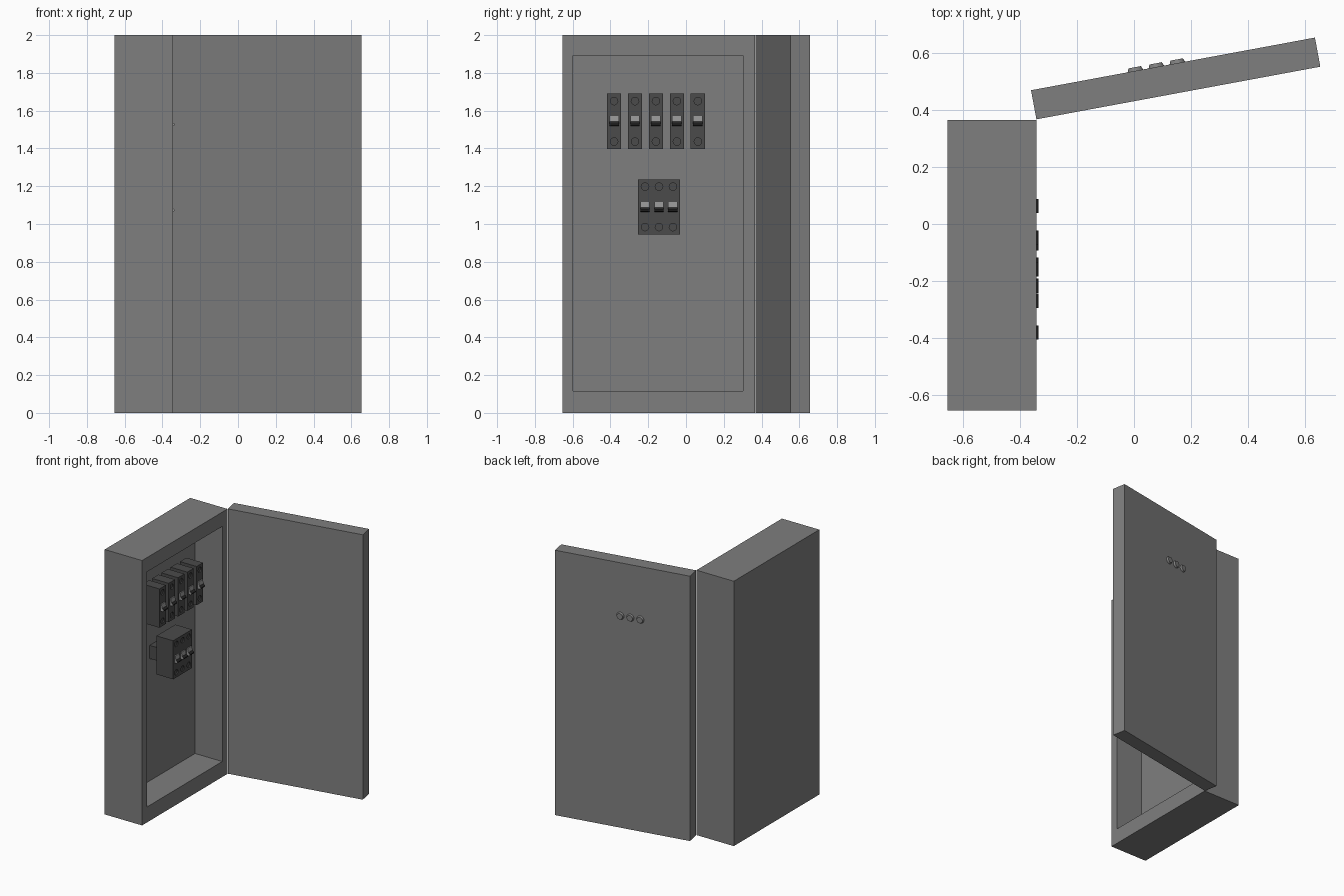
import bpy, bmesh, math
from mathutils import Matrix, Vector

if "Cube" in bpy.data.objects:
    bpy.data.objects.remove(bpy.data.objects["Cube"])


def material(name, v):
    m = bpy.data.materials.new(name)
    m.diffuse_color = (v, v, v, 1)
    m.use_nodes = True
    m.node_tree.nodes["Principled BSDF"].inputs["Base Color"].default_value = m.diffuse_color
    return m


GREY = material("cabinet grey", 0.21)
DARK = material("breaker dark grey", 0.07)
LIGHT = material("lever light grey", 0.30)
BLACK = material("lever black", 0.02)


def finish(bm, name, *mats):
    bmesh.ops.recalc_face_normals(bm, faces=bm.faces)
    me = bpy.data.meshes.new(name)
    bm.to_mesh(me)
    bm.free()
    for m in mats:
        me.materials.append(m)
    ob = bpy.data.objects.new(name, me)
    bpy.context.collection.objects.link(ob)
    return ob


def add_box(bm, lo, hi):
    lo, hi = Vector(lo), Vector(hi)
    mat = Matrix.Translation((lo + hi) / 2) @ Matrix.Diagonal((*(hi - lo), 1))
    bmesh.ops.create_cube(bm, size=1, matrix=mat)


def box(name, lo, hi, mat):
    bm = bmesh.new()
    add_box(bm, lo, hi)
    return finish(bm, name, mat)


def cut(target, cutter):
    mod = target.modifiers.new("cut", 'BOOLEAN')
    mod.operation = 'DIFFERENCE'
    mod.solver = 'EXACT'
    mod.object = cutter
    bpy.context.view_layer.objects.active = target
    bpy.ops.object.modifier_apply(modifier=mod.name)
    bpy.data.objects.remove(cutter)


FRONT = -0.343       # plane of the open cabinet side
BACK_WALL = -0.57    # inner back wall
FACE = -0.363        # front plane of the breakers

# Cabinet shell, open toward +x
cabinet = box("cabinet", (-0.655, -0.655, 0), (FRONT, 0.365, 2), GREY)
cut(cabinet, box("cabinet_cutter", (BACK_WALL, -0.597, 0.117), (0, 0.302, 1.892), GREY))

# Door, swung open about the rear corner
hinge = Matrix.Translation((FRONT, 0.368, 0)) @ Matrix.Rotation(math.atan2(0.185, 0.998), 4, 'Z')
door = box("door", (0, 0, 0), (1.015, 0.104, 2), GREY)
door.data.transform(hinge)

# Round indicator buttons on the outside of the door
for i in range(3):
    bm = bmesh.new()
    bmesh.ops.create_cone(bm, cap_ends=True, segments=24, radius1=0.029, radius2=0.022, depth=0.016,
                          matrix=Matrix.Translation((0.373 + 0.075 * i, 0.109, 1.6))
                          @ Matrix.Rotation(-math.pi / 2, 4, 'X'))
    bm.transform(hinge)
    finish(bm, f"door_button_{i + 1}", GREY)


def lever(name, y, z):
    # light sloping top with a black tip; profile in x, z
    profile = [(FACE, 0.026), (FACE + 0.008, 0.026), (FACE + 0.014, -0.003), (FACE + 0.027, -0.015),
               (FACE + 0.027, -0.022), (FACE + 0.018, -0.027), (FACE, -0.027)]
    bm = bmesh.new()
    base = bm.faces.new([bm.verts.new((px, y - 0.025, z + pz)) for px, pz in profile])
    side = bmesh.ops.extrude_face_region(bm, geom=[base])["geom"]
    bmesh.ops.translate(bm, vec=(0, 0.05, 0), verts=[v for v in side if isinstance(v, bmesh.types.BMVert)])
    for f in bm.faces:
        flat = abs(f.normal.y) > 0.9
        f.material_index = 1 if not flat and f.calc_center_median().z < z - 0.004 else 0
    finish(bm, name, LIGHT, BLACK)


def breaker(name, poles, y0, y1, z0, z1):
    body = box(name, (-0.502, y0, z0), (FACE, y1, z1), DARK)
    mid = (z0 + z1) / 2
    # shallow terminal screw holes above and below each lever
    bm = bmesh.new()
    for y in poles:
        for s in (-1, 1):
            bmesh.ops.create_cone(bm, cap_ends=True, segments=16, radius1=0.02, radius2=0.02, depth=0.016,
                                  matrix=Matrix.Translation((FACE, y, mid + s * 0.107))
                                  @ Matrix.Rotation(math.pi / 2, 4, 'Y'))
        lever(f"{name}_lever_{poles.index(y) + 1}", y, mid + 0.001)
    cut(body, finish(bm, name + "_cutter", DARK))
    # mount holding the breaker to the back wall
    box(name + "_mount", (BACK_WALL - 0.005, y0 + 0.015, mid - 0.05), (-0.5, y1 - 0.015, mid + 0.05), DARK)


# Row of five single breakers
for i in range(5):
    y = -0.381 + 0.111 * i
    breaker(f"single_breaker_{i + 1}", [y], y - 0.038, y + 0.038, 1.397, 1.69)

# Triple breaker below
breaker("triple_breaker", [-0.217, -0.143, -0.069], -0.255, -0.031, 0.945, 1.236)
